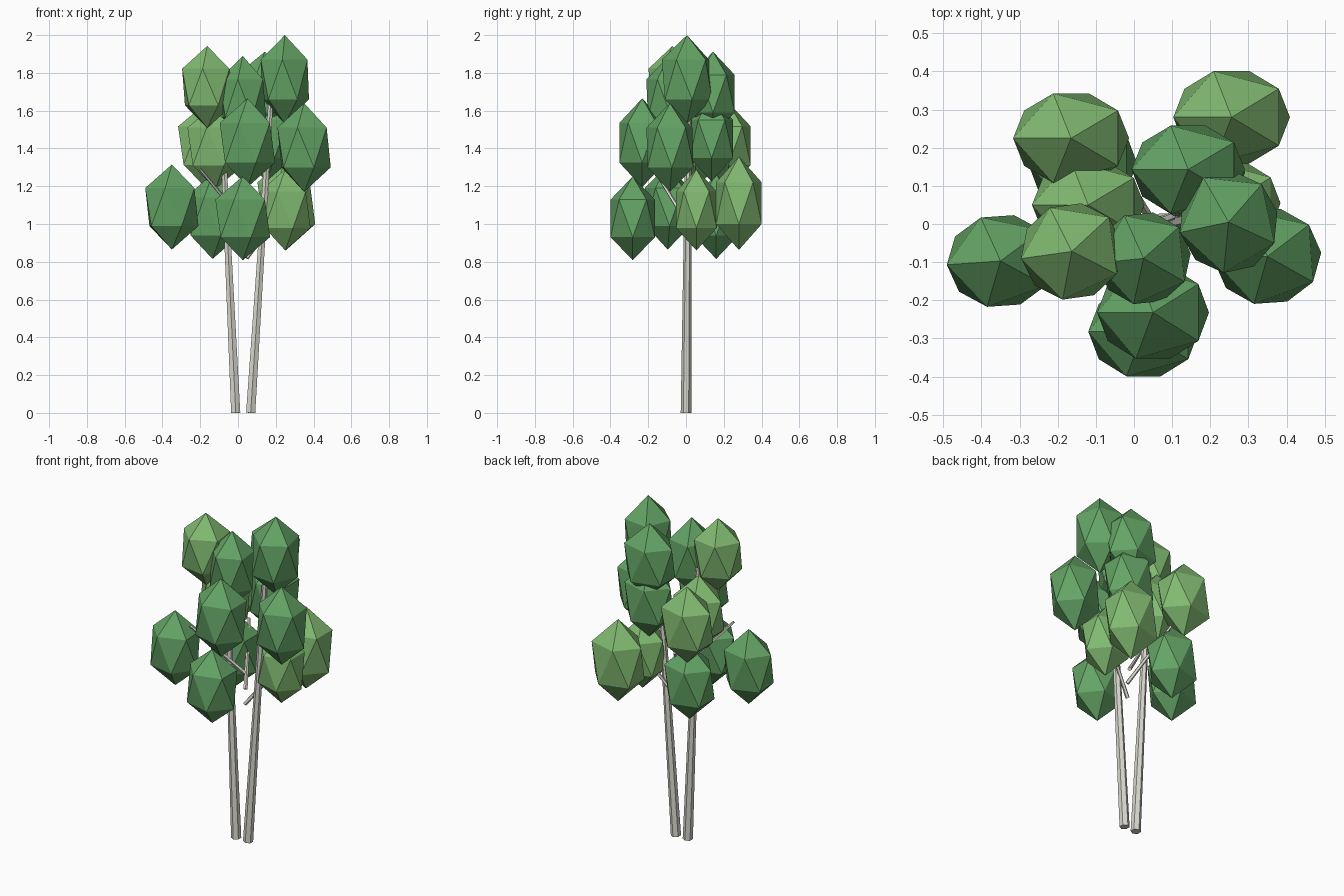
import bpy
from math import radians
from mathutils import Vector


def material(name, rgb):
    m = bpy.data.materials.new(name)
    m.diffuse_color = (*rgb, 1)
    return m


BARK = material("bark", (0.70, 0.69, 0.62))
DARK = material("dark_leaf", (0.127, 0.37, 0.13))
LIGHT = material("light_leaf", (0.22, 0.49, 0.165))


def limb(name, a, b, r1, r2, sides):
    """Tapered stick between two points."""
    a, b = Vector(a), Vector(b)
    d = b - a
    bpy.ops.mesh.primitive_cone_add(vertices=sides, radius1=r1, radius2=r2,
                                    depth=d.length, location=(a + b) / 2)
    o = bpy.context.object
    o.name = name
    o.rotation_euler = Vector((0, 0, 1)).rotation_difference(d).to_euler()
    o.data.materials.append(BARK)


def leaf_clump(name, loc, size, turn, mat):
    """Stretched icosahedron."""
    bpy.ops.mesh.primitive_ico_sphere_add(subdivisions=1, radius=1, location=loc)
    o = bpy.context.object
    o.name = name
    o.scale = size
    o.rotation_euler = (0, 0, radians(180 + turn))
    o.data.materials.append(mat)


# Two leaning trunks
limb("left_trunk", (-0.012, 0, 0), (-0.09, 0.015, 1.65), 0.028, 0.014, 6)
limb("right_trunk", (0.067, 0, 0), (0.18, 0.015, 1.75), 0.028, 0.014, 6)

# Thin branches
limb("front_left_branch", (0.04, 0.01, 1.0), (-0.2, -0.17, 1.29), 0.012, 0.008, 5)
limb("back_left_branch", (0.05, 0, 0.91), (-0.08, 0.22, 1.22), 0.012, 0.008, 5)
limb("right_branch", (0.045, 0, 0.82), (0.26, 0.08, 1.1), 0.012, 0.008, 5)

# Foliage: centre, half sizes, turn in degrees, colour
CLUMPS = [
    # lower tier
    ((-0.35, -0.097, 1.09), (0.158, 0.138, 0.225), 4, DARK),
    ((0.025, -0.282, 1.03), (0.162, 0.138, 0.222), 0, DARK),
    ((-0.135, 0.16, 1.04), (0.16, 0.138, 0.225), 0, DARK),
    ((0.256, 0.28, 1.11), (0.171, 0.142, 0.247), 0, LIGHT),
    ((0.25, 0.055, 1.075), (0.15, 0.127, 0.215), 0, LIGHT),
    # middle tier
    ((0.05, -0.232, 1.43), (0.164, 0.142, 0.235), 0, DARK),
    ((0.35, -0.085, 1.405), (0.158, 0.143, 0.235), 4, DARK),
    ((0.15, 0.135, 1.45), (0.158, 0.135, 0.225), 0, DARK),
    ((-0.165, 0.225, 1.415), (0.17, 0.138, 0.228), 0, LIGHT),
    ((-0.12, 0.05, 1.41), (0.165, 0.135, 0.225), 0, LIGHT),
    # upper tier
    ((0.248, 0.005, 1.765), (0.146, 0.15, 0.235), 12, DARK),
    ((-0.163, -0.072, 1.725), (0.15, 0.143, 0.217), 8, LIGHT),
    ((0.025, -0.09, 1.665), (0.139, 0.137, 0.225), 6, DARK),
    ((0.142, 0.143, 1.69), (0.166, 0.135, 0.222), 0, DARK),
]
for i, (loc, size, turn, mat) in enumerate(CLUMPS):
    leaf_clump(f"leaf_clump_{i + 1}", loc, size, turn, mat)
